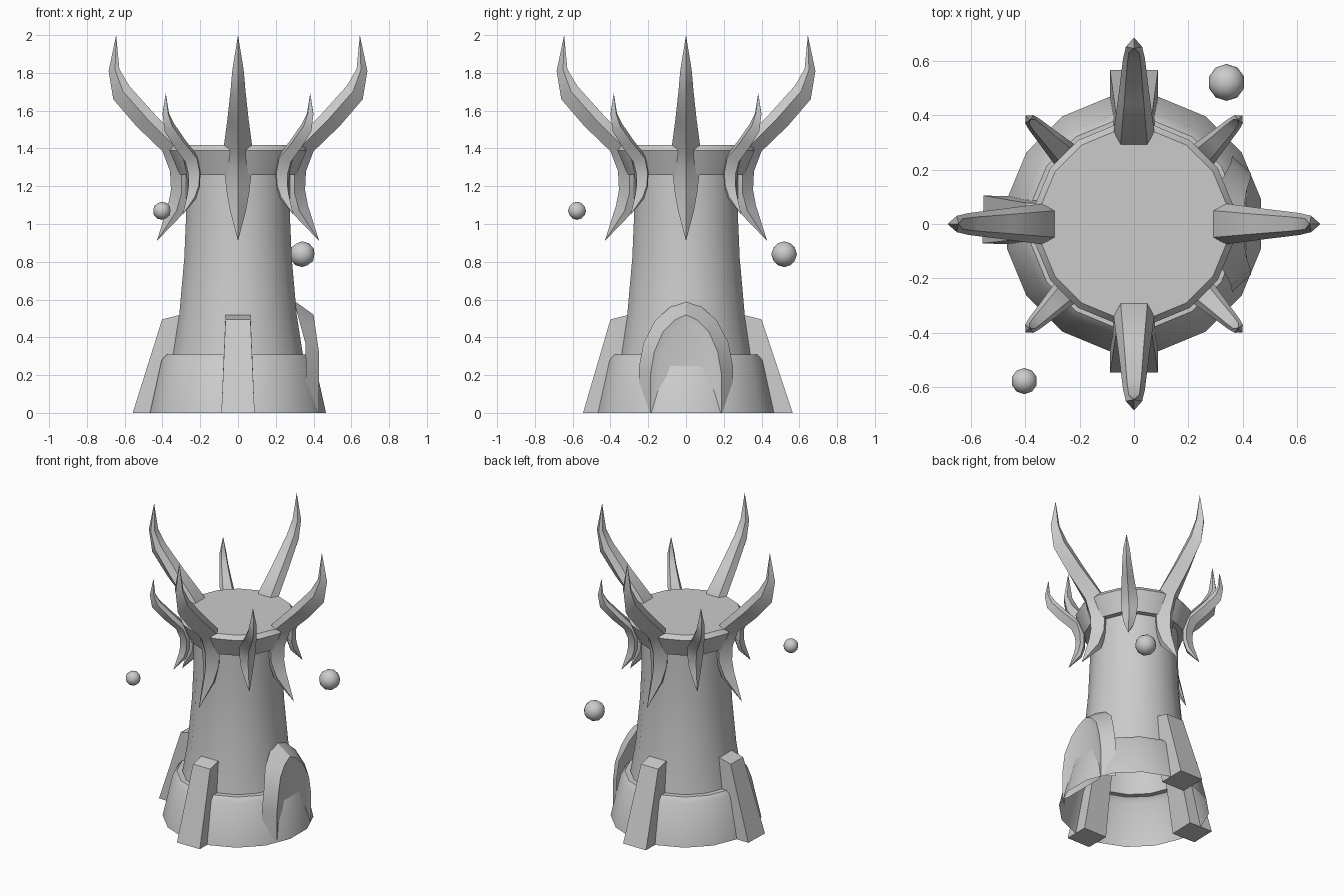
import bpy, bmesh, math
from mathutils import Matrix, Vector

cube = bpy.data.objects.get("Cube")
if cube:
    bpy.data.objects.remove(cube, do_unlink=True)

GREY = 0.6
stone = bpy.data.materials.new("grey stone")
stone.use_nodes = True
stone.diffuse_color = (GREY, GREY, GREY, 1)
stone.node_tree.nodes["Principled BSDF"].inputs["Base Color"].default_value = (GREY, GREY, GREY, 1)


def finish(name, bm, smooth=0, recalc=True):
    """Turn a bmesh into a named, shaded object."""
    if recalc:
        bmesh.ops.recalc_face_normals(bm, faces=bm.faces)
    mesh = bpy.data.meshes.new(name)
    bm.to_mesh(mesh)
    bm.free()
    mesh.materials.append(stone)
    obj = bpy.data.objects.new(name, mesh)
    bpy.context.collection.objects.link(obj)
    if smooth:
        bpy.ops.object.select_all(action='DESELECT')
        obj.select_set(True)
        bpy.context.view_layer.objects.active = obj
        bpy.ops.object.shade_smooth_by_angle(angle=math.radians(smooth))
    return obj


def bridge(bm, a, b, closed=True):
    """Join two loops of equal length with quads."""
    n = len(a)
    for i in range(n if closed else n - 1):
        j = (i + 1) % n
        bm.faces.new((a[i], a[j], b[j], b[i]))


def lathe(name, profile, sides=16):
    """Spin a (radius, z) profile; the bottom stays open, the top is capped."""
    bm = bmesh.new()
    rings = []
    for r, z in profile:
        angles = [math.tau * (i + 0.5) / sides for i in range(sides)]
        rings.append([bm.verts.new((r * math.cos(a), r * math.sin(a), z)) for a in angles])
    for a, b in zip(rings, rings[1:]):
        bridge(bm, a, b)
    bm.faces.new(rings[-1])
    # an open shell: orient by the outward-wound quads
    return finish(name, bm, 30, recalc=False)


# Tower shell with stepped foot and flared collar
lathe("tower", [(0.475, 0), (0.412, 0.28), (0.385, 0.31), (0.35, 0.31), (0.317, 0.52),
                (0.29, 0.82), (0.28, 1.05), (0.28, 1.26), (0.315, 1.26),
                (0.37, 1.39), (0.348, 1.418)])


# Curved horns: (outer r, outer z, inner r, inner z, half width)
HORN = [(0.685, 1.81, 0.628, 1.82, 0.030), (0.66, 1.66, 0.575, 1.73, 0.040),
        (0.54, 1.52, 0.44, 1.58, 0.056), (0.40, 1.385, 0.295, 1.43, 0.075),
        (0.36, 1.28, 0.26, 1.28, 0.072), (0.355, 1.18, 0.26, 1.16, 0.060),
        (0.37, 1.10, 0.295, 1.05, 0.042)]
SECTION = [(-0.65, 0), (0.65, 0), (1, 0.4), (0, 1), (-1, 0.4)]


def horn(name, angle, size=1.0, width=1.0, r0=0.0, z0=0.0):
    bm = bmesh.new()
    place = Matrix.Rotation(angle, 4, 'Z')

    def vert(r, y, z):
        return bm.verts.new(place @ Vector((r0 + r * size, y * width, z0 + z * size)))

    loops = []
    for ro, zo, ri, zi, w in HORN:
        loops.append([vert(ri + (ro - ri) * d, w * s, zi + (zo - zi) * d) for s, d in SECTION])
    for a, b in zip(loops, loops[1:]):
        bridge(bm, a, b)
    for loop, (r, z) in ((loops[0], (0.645, 2.0)), (loops[-1], (0.43, 0.91))):
        tip = vert(r, 0, z)
        for i in range(len(loop)):
            bm.faces.new((loop[i], loop[(i + 1) % len(loop)], tip))
    finish(name, bm, 35)


for i, side in enumerate(("left", "back", "right", "front")):
    horn("large_horn_" + side, i * math.pi / 2)
    horn("small_horn_" + str(i + 1), (i + 0.5) * math.pi / 2, 0.59, 0.7, 0.16, 0.513)


# Sloping buttresses on three sides
def buttress(name, angle, reach):
    bm = bmesh.new()
    place = Matrix.Rotation(angle, 4, 'Z')
    sides = []
    for s in (-1, 1):
        outline = [(reach, 0.088, 0), (0.40, 0.066, 0.495), (0.28, 0.066, 0.525), (0.38, 0.088, 0)]
        sides.append([bm.verts.new(place @ Vector((r, s * w, z))) for r, w, z in outline])
    bridge(bm, *sides)
    bm.faces.new(sides[0])
    bm.faces.new(sides[1])
    finish(name, bm)


buttress("back_buttress", math.pi / 2, 0.565)
buttress("right_buttress", math.pi - 0.03, 0.555)
buttress("front_buttress", -math.pi / 2, 0.545)


# Pointed doorway with a chamfered surround and a flat door
ARCH = [(1, 0), (1, 0.4), (0.9, 0.62), (0.66, 0.82), (0.34, 0.94), (0, 1)]
ARCH += [(-y, z) for y, z in reversed(ARCH[:-1])]


def arch(bm, half, top, x, lean):
    """Arch outline whose upper part leans back towards the tower."""
    return [bm.verts.new((x - lean * max(0, z - 0.6) / 0.4, y * half, z * top)) for y, z in ARCH]


bm = bmesh.new()
back = arch(bm, 0.25, 0.595, 0.36, 0.065)
rim = arch(bm, 0.187, 0.52, 0.43, 0.03)
inner = arch(bm, 0.15, 0.48, 0.415, 0.02)
bridge(bm, back, rim, closed=False)
bridge(bm, rim, inner, closed=False)
bm.faces.new(inner)
finish("doorway", bm, 25, recalc=False)

# Floating orbs
for name, spot, radius in (("small_orb", (-0.403, -0.577, 1.07), 0.048),
                           ("large_orb", (0.34, 0.52, 0.84), 0.068)):
    bm = bmesh.new()
    bmesh.ops.create_icosphere(bm, subdivisions=2, radius=radius, matrix=Matrix.Translation(spot))
    finish(name, bm, 40)
